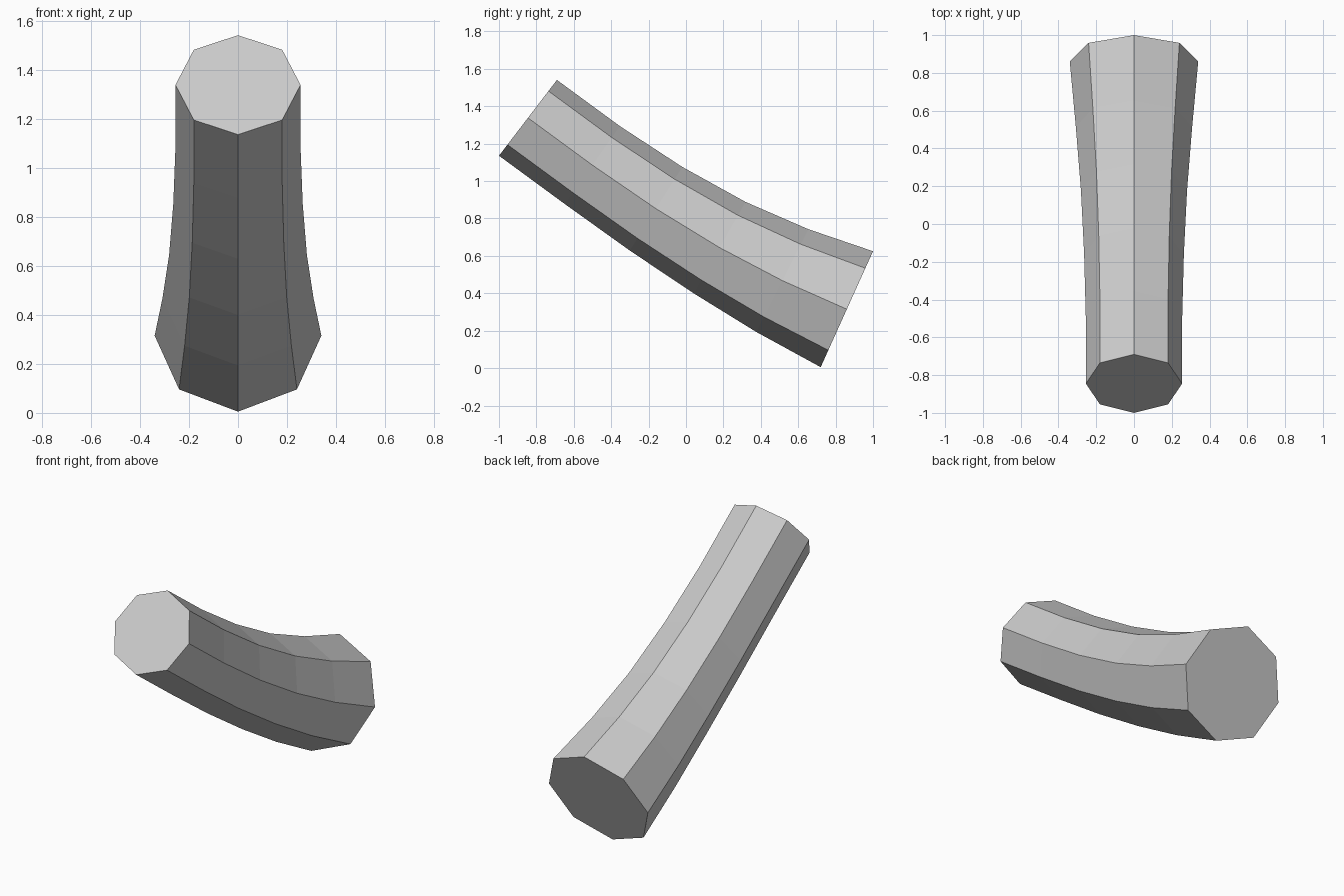
import bpy, bmesh
from math import sin, cos, pi, radians

if "Cube" in bpy.data.objects:
    bpy.data.objects.remove(bpy.data.objects["Cube"])

# Cross-sections along the curved path: centre y, centre z, radius, downward tilt
SECTIONS = [
    (-0.845, 1.338, 0.255, 37.4),
    (-0.500, 1.085, 0.255, 35.0),
    (-0.160, 0.852, 0.264, 32.2),
    (0.180, 0.644, 0.281, 29.5),
    (0.515, 0.468, 0.308, 26.9),
    (0.860, 0.315, 0.340, 24.3),
]
SIDES = 8

bm = bmesh.new()


def add_ring(y, z, r, tilt):
    t = radians(tilt)
    ring = []
    for i in range(SIDES):
        a = 2 * pi * i / SIDES
        up = r * cos(a)
        ring.append(bm.verts.new((r * sin(a), y + up * sin(t), z + up * cos(t))))
    return ring


# Eight-sided tapering tube
rings = [add_ring(*s) for s in SECTIONS]
for a, b in zip(rings, rings[1:]):
    for i in range(SIDES):
        j = (i + 1) % SIDES
        bm.faces.new((a[i], a[j], b[j], b[i]))

# Flat end caps
bm.faces.new(rings[0])
bm.faces.new(rings[-1])
bmesh.ops.recalc_face_normals(bm, faces=bm.faces[:])

mesh = bpy.data.meshes.new("curved_tube")
bm.to_mesh(mesh)
bm.free()
bpy.context.collection.objects.link(bpy.data.objects.new("curved_tube", mesh))
